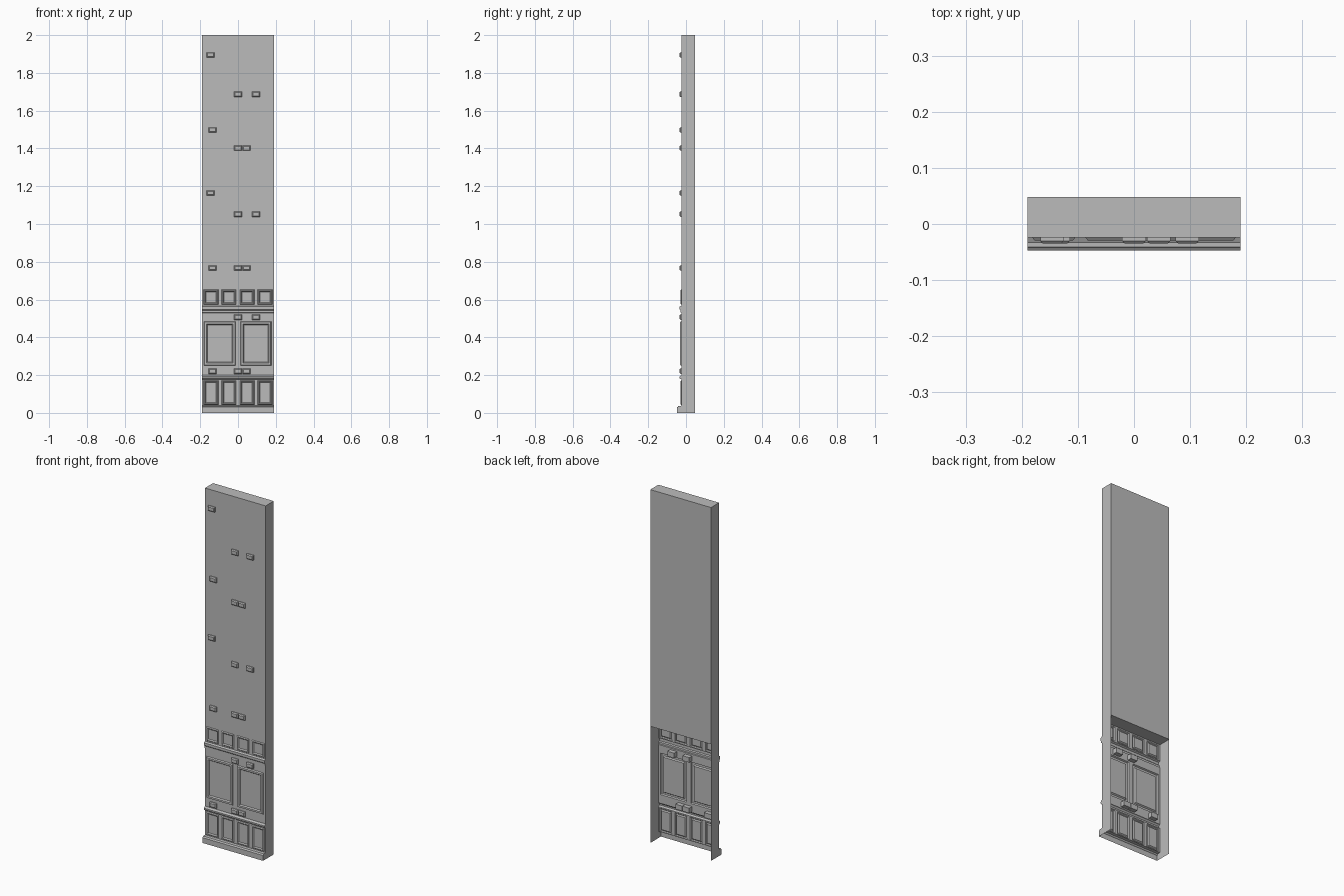
import bpy
import bmesh

cube = bpy.data.objects.get("Cube")
if cube:
    bpy.data.objects.remove(cube)

HALF = 0.19       # half width of the wall
FRONT = -0.024    # main front plane
BACK = 0.048
SPLIT = 0.66      # the back is open below this height
TOP = 2.0

stone = bpy.data.materials.new("grey_stone")
stone.use_nodes = True
stone.diffuse_color = (0.5, 0.5, 0.5, 1)
bsdf = next(n for n in stone.node_tree.nodes if n.type == "BSDF_PRINCIPLED")
bsdf.inputs["Base Color"].default_value = stone.diffuse_color
bsdf.inputs["Roughness"].default_value = 0.8


def finish(bm, name):
    mesh = bpy.data.meshes.new(name)
    bm.to_mesh(mesh)
    bm.free()
    mesh.materials.append(stone)
    obj = bpy.data.objects.new(name, mesh)
    bpy.context.scene.collection.objects.link(obj)
    return obj


def face(bm, points):
    return bm.faces.new([bm.verts.new(p) for p in points])


def moulding(name, profile):
    """Sweep a (y, z) profile across the full width."""
    bm = bmesh.new()
    rows = [[bm.verts.new((x, y, z)) for x in (-HALF, HALF)] for y, z in profile]
    for a, b in zip(rows, rows[1:]):
        bm.faces.new((a[0], a[1], b[1], b[0]))
    return finish(bm, name)


def panel_field(name, bottom, top, low, high, spans, steps):
    """Flat sheet whose panel cells get a stepped frame by repeated insets."""
    bm = bmesh.new()
    xs = [-HALF] + [x for span in spans for x in span] + [HALF]
    grid = [[bm.verts.new((x, FRONT, z)) for x in xs]
            for z in (bottom, low, high, top)]
    panels = []
    for j in range(3):
        for i in range(len(xs) - 1):
            f = bm.faces.new((grid[j][i], grid[j][i + 1],
                              grid[j + 1][i + 1], grid[j + 1][i]))
            if j == 1 and i % 2 == 1:
                panels.append(f)
    bm.normal_update()
    for thickness, depth in steps:
        bmesh.ops.inset_individual(bm, faces=panels, thickness=thickness,
                                   depth=depth, use_even_offset=True)
        bm.normal_update()
    return finish(bm, name)


def block(name, x, z):
    """Small stone block with a chamfered front, set through the wall."""
    bm = bmesh.new()
    bmesh.ops.create_cube(bm, size=1)
    for v in bm.verts:
        v.co = (x + v.co.x * 0.042, -0.017 + v.co.y * 0.036, z + v.co.z * 0.028)
    edges = [e for e in bm.edges if all(v.co.y < -0.03 for v in e.verts)]
    bmesh.ops.bevel(bm, geom=edges, offset=0.005, segments=1, affect="EDGES")
    return finish(bm, name)


# Horizontal trims
skirting = [(-0.047, 0), (-0.047, 0.03), (-0.043, 0.033), (-0.041, 0.037),
            (FRONT, 0.038)]
lower_rail = [(FRONT, 0.178), (-0.03, 0.18), (-0.034, 0.184), (-0.034, 0.192),
              (-0.029, 0.198), (FRONT, 0.2)]
upper_rail = [(FRONT, 0.53), (-0.029, 0.532), (-0.029, 0.543), (-0.034, 0.548),
              (-0.034, 0.562), (FRONT, 0.567)]
for name, profile in (("skirting", skirting), ("lower_rail", lower_rail),
                      ("upper_rail", upper_rail)):
    moulding(name, profile)

# Panelling
small_spans = [(c - 0.0385, c + 0.0385) for c in (-0.143, -0.048, 0.048, 0.143)]
small_steps = [(0.004, 0.005), (0.003, 0), (0.005, -0.006)]
large_spans = [(-0.181, -0.013), (0.013, 0.177)]
large_steps = [(0.004, 0.007), (0.01, 0), (0.005, -0.007)]
panel_field("lower_panels", 0.038, 0.178, 0.042, 0.172, small_spans, small_steps)
panel_field("large_panels", 0.2, 0.53, 0.25, 0.485, large_spans, large_steps)
panel_field("upper_panels", 0.567, SPLIT, 0.573, 0.653, small_spans, small_steps)

# Upper wall, a closed box
bm = bmesh.new()
bmesh.ops.create_cube(bm, size=1)
for v in bm.verts:
    v.co = (v.co.x * 2 * HALF, BACK if v.co.y > 0 else FRONT,
            TOP if v.co.z > 0 else SPLIT)
finish(bm, "upper_wall")

# Thin side walls of the open lower part, following the trim outline
outline = skirting + lower_rail + upper_rail + [(FRONT, SPLIT), (BACK, SPLIT), (BACK, 0)]
for side, name in ((1, "left_side_wall"), (-1, "right_side_wall")):
    bm = bmesh.new()
    f = face(bm, [(side * HALF, y, z) for y, z in outline])
    bm.normal_update()
    if f.normal.x * side < 0:
        f.normal_flip()
    finish(bm, name)

# Protruding blocks in a repeating pattern
rows = [
    (1.895, (-0.146,)), (1.687, (0, 0.095)),
    (1.498, (-0.135,)), (1.402, (0, 0.044)),
    (1.164, (-0.146,)), (1.052, (0, 0.095)),
    (0.767, (-0.135, 0, 0.044)), (0.507, (0, 0.095)),
    (0.221, (-0.135, 0, 0.044)),
]
for z, xs in rows:
    for x in xs:
        block("wall_block", x, z)
